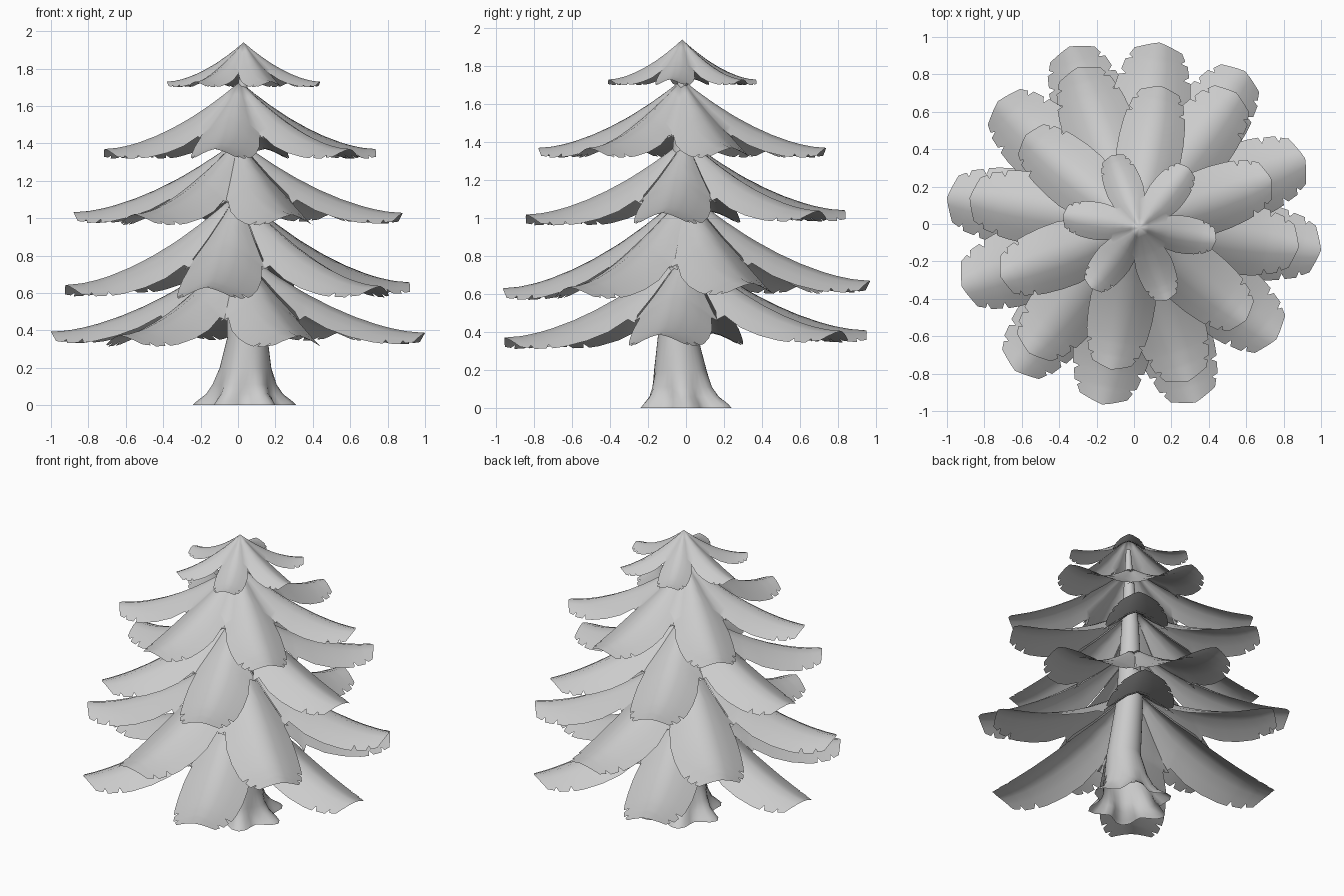
import bpy, bmesh, math
from mathutils import Vector, Matrix

if "Cube" in bpy.data.objects:
    bpy.data.objects.remove(bpy.data.objects["Cube"])

grey = bpy.data.materials.new("plain grey")
grey.use_nodes = True
GREY = (0.6, 0.6, 0.6, 1)
grey.diffuse_color = GREY
grey.node_tree.nodes["Principled BSDF"].inputs["Base Color"].default_value = GREY


def finish(bm, name, angle):
    mesh = bpy.data.meshes.new(name)
    bm.to_mesh(mesh)
    bm.free()
    mesh.materials.append(grey)
    obj = bpy.data.objects.new(name, mesh)
    bpy.context.collection.objects.link(obj)
    bpy.ops.object.select_all(action="DESELECT")
    obj.select_set(True)
    bpy.context.view_layer.objects.active = obj
    bpy.ops.object.shade_smooth_by_angle(angle=math.radians(angle))
    return obj


# Bough outline: distance along, half width, how far the rim is cut in or pushed out.
# Up to JOIN the boughs of a tier meet edge to edge, so only their share of the circle counts.
JOIN = 0.33
WEDGE = math.tan(math.radians(30))
OUTLINE = [(0, 0, 1), (0.11, 0, 1), (0.22, 0, 1), (JOIN, 0, 1),
           (0.36, 0.9, 1.2), (0.385, 0.93, 0.97), (0.5, 1, 1),
           (0.62, 1, 1), (0.74, 0.95, 1), (0.8, 0.9, 1), (0.81, 0.89, 0.82), (0.83, 0.87, 0.98),
           (0.89, 0.78, 1), (0.9, 0.76, 0.8), (0.915, 0.73, 0.96), (0.955, 0.6, 1)]
COLUMNS = [-1, -0.67, -0.33, 0, 0.33, 0.67, 1]


def add_bough(bm, placement, reach, width, drop):
    """One drooping, arched bough running along +x from its apex."""
    rows = []
    for t, share, rim in OUTLINE:
        half = t * reach * WEDGE if t <= JOIN else share * width
        row = []
        for u in COLUMNS:
            side = u * (rim if abs(u) == 1 else 1)
            along = t
            if t == OUTLINE[-1][0]:          # pointed tip
                along = 1 - 0.045 * abs(u) ** 1.2
            fall = drop * (1 - (1 - along) ** 1.7)
            sag = (0.7 - 0.3 * t) * half * abs(side) ** 1.4
            p = Vector((along * reach, side * half, -fall - sag))
            row.append(bm.verts.new(placement @ p))
        rows.append(row)
    for a, b in zip(rows, rows[1:]):
        for i in range(len(COLUMNS) - 1):
            bm.faces.new((a[i], b[i], b[i + 1], a[i + 1]))


# Tiers from the ground up: name, centre, apex height, tip height,
# how much higher the tips are at the back, reach, width, bough directions
TIERS = [("bottom_boughs", (0, 0), 0.84, 0.39, 0.02, 1.01, 0.21, (-8, 54, 110, 172, 231, 289)),
         ("lower_boughs", (0, 0), 1.14, 0.65, 0.02, 0.98, 0.215, (21, 82, 138, 200, 260, 321)),
         ("middle_boughs", (0, 0), 1.42, 1.03, 0.012, 0.89, 0.195, (-8, 52, 110, 171, 231, 289)),
         ("upper_boughs", (0.01, -0.02), 1.73, 1.37, 0, 0.77, 0.175, (20, 80, 140, 200, 260, 320)),
         ("top_boughs", (0.03, -0.02), 1.94, 1.73, 0, 0.415, 0.1, (-9, 51, 111, 171, 231, 291))]
for name, (cx, cy), apex, tip, tilt, reach, width, directions in TIERS:
    bm = bmesh.new()
    for direction in directions:
        a = math.radians(direction)
        place = Matrix.Translation((cx, cy, apex)) @ Matrix.Rotation(a, 4, "Z")
        add_bough(bm, place, reach, width, apex - tip - tilt * math.sin(a))
    bmesh.ops.remove_doubles(bm, verts=bm.verts, dist=0.0005)
    finish(bm, name, 50)

# Trunk, open underneath, with flared root lobes: height, radius, lobe depth, centre
RINGS = [(0, 0.235, 0.18, 0.035, 0), (0.02, 0.218, 0.18, 0.035, 0), (0.06, 0.182, 0.13, 0.035, -0.01),
         (0.11, 0.162, 0.06, 0.035, -0.02), (0.2, 0.138, 0, 0.04, -0.03),
         (0.36, 0.108, 0, 0.05, -0.042), (0.75, 0.085, 0, 0.02, -0.02),
         (1.3, 0.055, 0, 0.015, -0.02), (1.85, 0.015, 0, 0.03, -0.02)]
SIDES = 36
bm = bmesh.new()
loops = []
for z, radius, lobe, cx, cy in RINGS:
    loop = []
    for i in range(SIDES):
        a = math.tau * i / SIDES
        r = radius * (1 + lobe * math.cos(6 * a))
        loop.append(bm.verts.new((cx + r * math.cos(a), cy + r * math.sin(a), z)))
    loops.append(loop)
for low, high in zip(loops, loops[1:]):
    for i in range(SIDES):
        j = (i + 1) % SIDES
        bm.faces.new((low[i], low[j], high[j], high[i]))
finish(bm, "trunk", 50)
